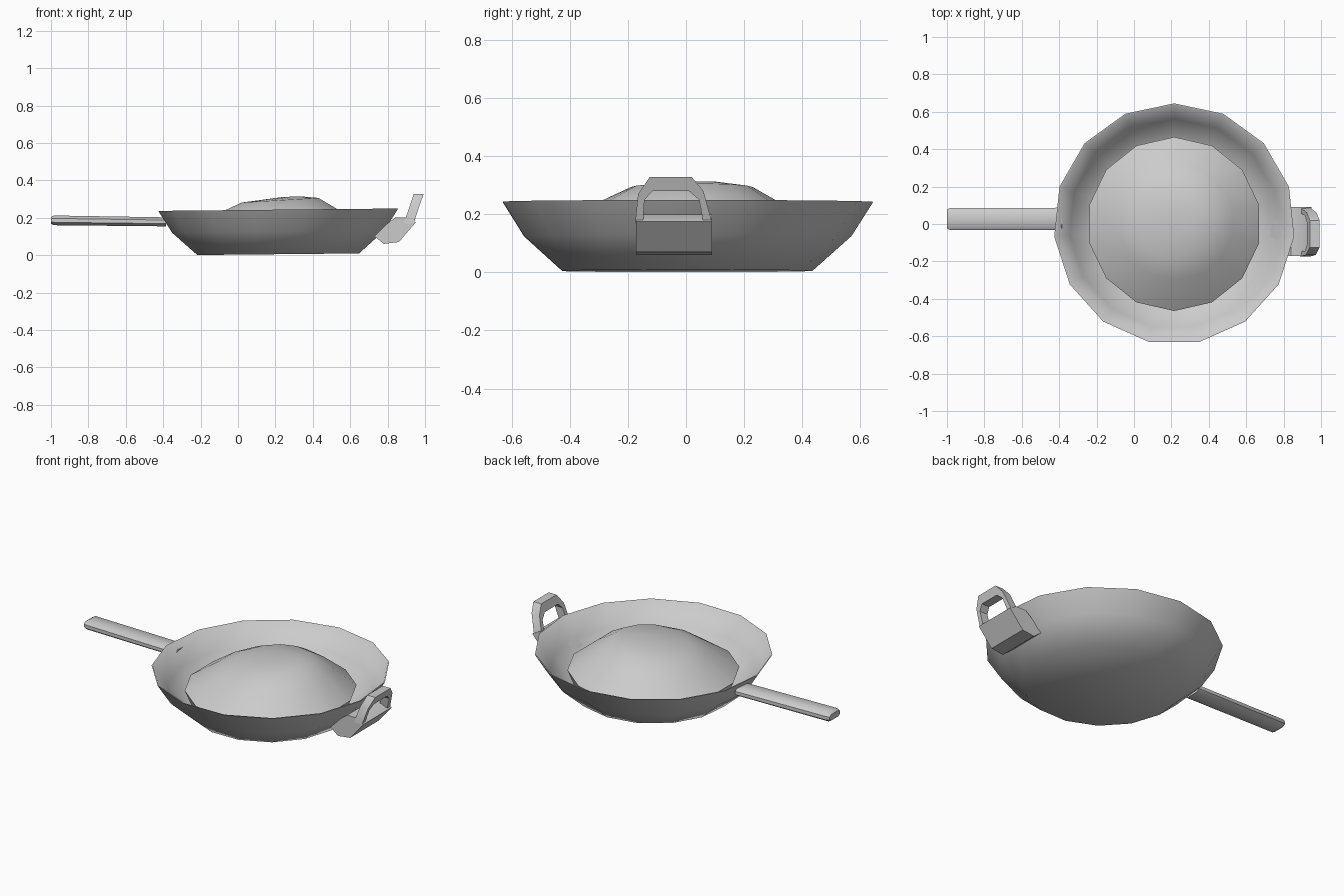
import bpy, math
from math import sin, cos, radians

cube = bpy.data.objects.get("Cube")
if cube:
    bpy.data.objects.remove(cube)

grey = bpy.data.materials.new("plain_grey")
grey.use_nodes = True
grey.diffuse_color = (0.6, 0.6, 0.6, 1)
grey.node_tree.nodes["Principled BSDF"].inputs["Base Color"].default_value = (0.6, 0.6, 0.6, 1)

CENTRE_X = 0.215


def make(name, verts, faces, angle):
    mesh = bpy.data.meshes.new(name)
    mesh.from_pydata(verts, [], faces)
    mesh.materials.append(grey)
    obj = bpy.data.objects.new(name, mesh)
    bpy.context.collection.objects.link(obj)
    bpy.ops.object.select_all(action='DESELECT')
    obj.select_set(True)
    bpy.context.view_layer.objects.active = obj
    bpy.ops.object.mode_set(mode='EDIT')
    bpy.ops.mesh.select_all(action='SELECT')
    bpy.ops.mesh.normals_make_consistent(inside=False)
    bpy.ops.object.mode_set(mode='OBJECT')
    bpy.ops.object.shade_smooth_by_angle(angle=radians(angle))
    return obj


def loft(name, rings, angle):
    """Bridge rings of equal size and cap both ends."""
    n = len(rings[0])
    verts = [v for ring in rings for v in ring]
    faces = [(r * n + i, r * n + (i + 1) % n, (r + 1) * n + (i + 1) % n, (r + 1) * n + i)
             for r in range(len(rings) - 1) for i in range(n)]
    faces += [tuple(range(n)), tuple(range(len(verts) - n, len(verts)))]
    return make(name, verts, faces, angle)


def circle(radius, z, sides, tilt, dx=0, dy=0):
    ring = []
    for i in range(sides):
        a = radians(90) + math.tau * i / sides
        x, y = dx + radius * cos(a), dy + radius * sin(a)
        ring.append((CENTRE_X + x, y, z + tilt * x))
    return ring


# Pan: outer wall up to the rim, then down the inside
pan_profile = [(0.435, 0.005), (0.57, 0.125), (0.645, 0.243),
               (0.638, 0.243), (0.562, 0.13), (0.43, 0.013)]
loft("pan", [circle(r, z, 15, 0.01) for r, z in pan_profile], 60)

# Food mound: steep sides and a lopsided crown
mound_profile = [(0.42, 0.02, 0.0, 0, 0), (0.465, 0.13, 0.01, 0, 0),
                 (0.31, 0.242, 0.02, 0.01, 0.01), (0.21, 0.293, 0.06, 0.01, 0.02),
                 (0.05, 0.311, 0.02, 0.08, 0.05)]
loft("food_mound", [circle(r, z, 14, t, dx, dy) for r, z, t, dx, dy in mound_profile], 60)

# Long handle: flattened octagonal bar with a chamfered end
def bar_ring(x, z, half_y, half_z):
    return [(x, 0.027 + half_y * sy, z + half_z * sz) for sy, sz in
            [(-1, -.4), (-.65, -1), (.65, -1), (1, -.4), (1, .4), (.65, 1), (-.65, 1), (-1, .4)]]

loft("long_handle", [bar_ring(-1.0, 0.186, 0.05, 0.018), bar_ring(-0.985, 0.186, 0.058, 0.026),
                     bar_ring(-0.385, 0.178, 0.06, 0.024)], 40)

# Small handle: solid foot against the pan wall
foot = [(0.73, 0.10), (0.78, 0.06), (0.86, 0.07), (0.95, 0.175), (0.905, 0.225), (0.84, 0.225), (0.8, 0.17)]
foot = [(x, min(z, 0.2)) for x, z in foot]
loft("grip_foot", [[(x, y, z) for x, z in foot] for y in (-0.172, 0.09)], 35)

# Small handle: leaning arch above the foot
outer = [(-0.175, 0.17), (-0.165, 0.27), (-0.125, 0.328), (0.02, 0.328), (0.06, 0.28), (0.09, 0.17)]
inner = [(-0.148, 0.17), (-0.143, 0.25), (-0.115, 0.28), (0.01, 0.28), (0.045, 0.25), (0.06, 0.17)]

def lean(point, x):
    y, z = point
    return (x + (z - 0.18) * 0.34, y, z)

arch = [[lean(o, 0.942), lean(o, 0.89), lean(i, 0.89), lean(i, 0.942)] for o, i in zip(outer, inner)]
loft("grip_arch", arch, 35)
